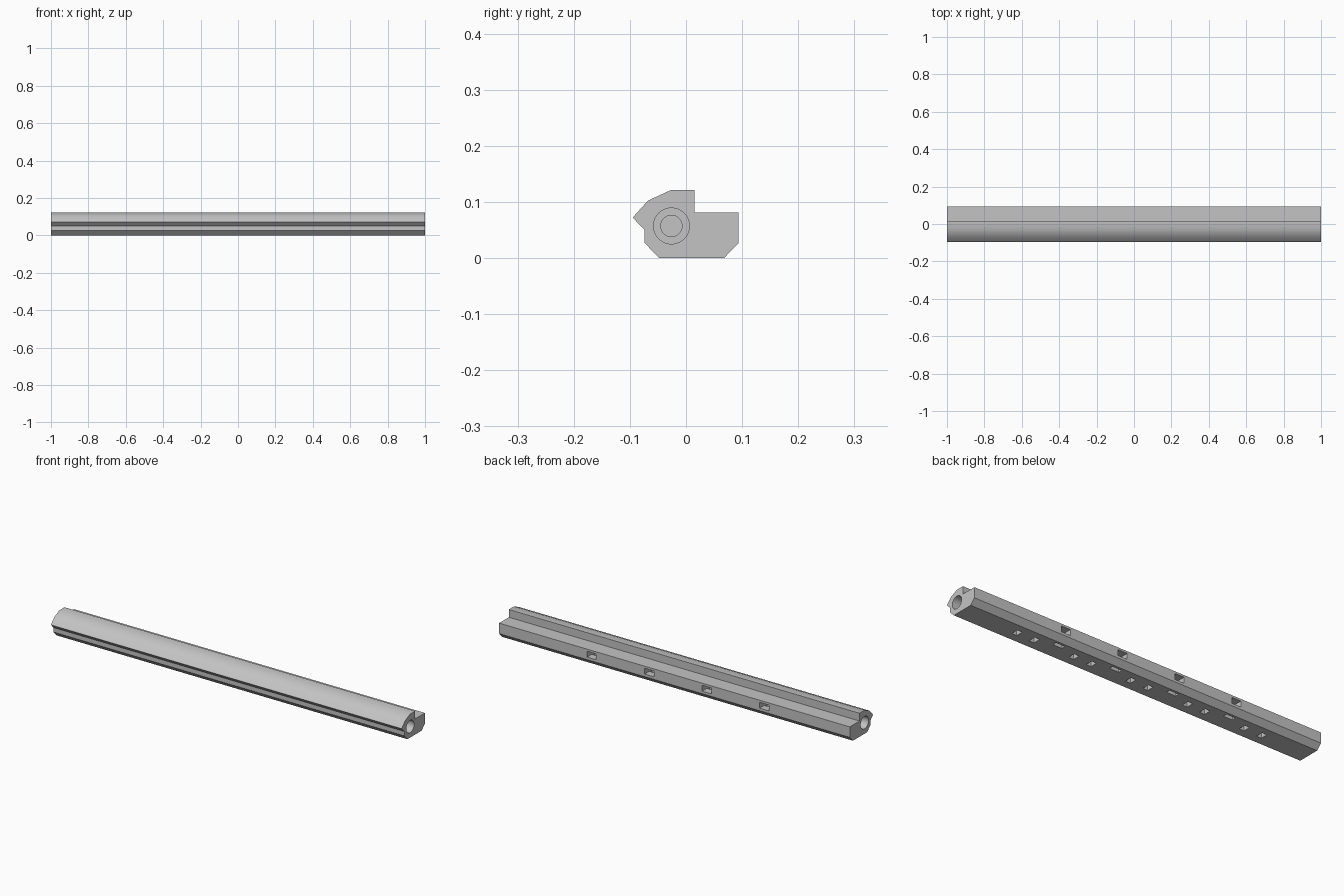
import bpy, bmesh, math

default = bpy.data.objects.get("Cube")
if default:
    bpy.data.objects.remove(default, do_unlink=True)

grey = bpy.data.materials.new("light_grey")
grey.use_nodes = True
grey.diffuse_color = (0.55, 0.55, 0.55, 1)
grey.node_tree.nodes["Principled BSDF"].inputs["Base Color"].default_value = grey.diffuse_color


def prism(name, profile, x0, x1):
    """Extrude a (y, z) profile along x."""
    bm = bmesh.new()
    face = bm.faces.new([bm.verts.new((x0, y, z)) for y, z in profile])
    ext = bmesh.ops.extrude_face_region(bm, geom=[face])
    moved = [v for v in ext["geom"] if isinstance(v, bmesh.types.BMVert)]
    bmesh.ops.translate(bm, verts=moved, vec=(x1 - x0, 0, 0))
    bmesh.ops.recalc_face_normals(bm, faces=bm.faces)
    mesh = bpy.data.meshes.new(name)
    bm.to_mesh(mesh)
    bm.free()
    mesh.materials.append(grey)
    obj = bpy.data.objects.new(name, mesh)
    bpy.context.collection.objects.link(obj)
    return obj


def circle(radius, y=-0.026, z=0.057, sides=48):
    steps = [2 * math.pi * i / sides for i in range(sides)]
    return [(y + radius * math.cos(a), z + radius * math.sin(a)) for a in steps]


def cut(target, profile, x0, x1):
    cutter = prism("cutter", profile, x0, x1)
    cutter.hide_render = True
    mod = target.modifiers.new("cut", "BOOLEAN")
    mod.operation = "DIFFERENCE"
    mod.solver = "EXACT"
    mod.object = cutter
    bpy.context.view_layer.objects.active = target
    bpy.ops.object.modifier_apply(modifier=mod.name)
    bpy.data.objects.remove(cutter, do_unlink=True)


# Long rail with rounded nose, rear step and chamfered base
rail = prism("rail", [
    (-0.048, 0), (0.068, 0), (0.094, 0.027), (0.094, 0.081), (0.015, 0.081),
    (0.015, 0.121), (-0.027, 0.121), (-0.068, 0.102), (-0.095, 0.072),
    (-0.074, 0.05), (-0.074, 0.027)], -1, 1)

# Stepped blind bore in each end
for side in (-1, 1):
    cut(rail, circle(0.032), side * 0.85, side * 1.05)
    cut(rail, circle(0.019), side * 0.75, side * 0.9)

pitch, offset = 0.328, -0.02

# Bent channels from the underside to the back
channel = [(0.035, -0.02), (0.056, -0.02), (0.056, 0.04), (0.12, 0.04),
           (0.12, 0.07), (0.035, 0.07)]
for i in range(4):
    x = offset + (i - 1.5) * pitch
    cut(rail, channel, x - 0.026, x + 0.026)

# Pairs of slots in the underside
slot = [(-0.006, -0.02), (0.032, -0.02), (0.032, 0.03), (-0.006, 0.03)]
for i in range(5):
    for side in (-1, 1):
        x = offset + (i - 2) * pitch + side * 0.05
        cut(rail, slot, x - 0.014, x + 0.014)

# Smooth the nose and bores, keep the other edges crisp
bpy.ops.object.select_all(action="DESELECT")
rail.select_set(True)
bpy.context.view_layer.objects.active = rail
bpy.ops.object.shade_smooth_by_angle(angle=math.radians(30))
